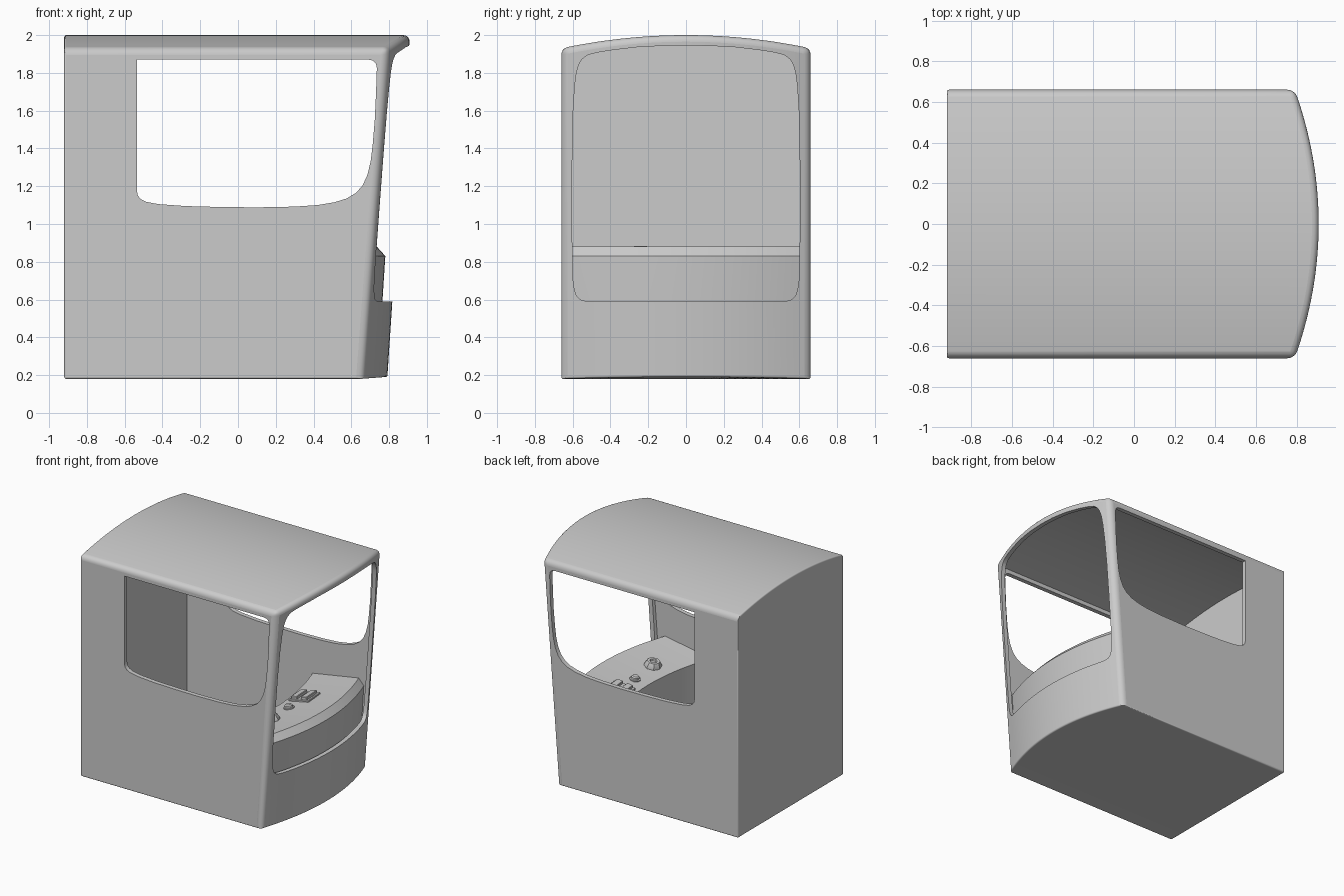
import bpy, bmesh, math
from mathutils import Vector, Matrix

if "Cube" in bpy.data.objects:
    bpy.data.objects.remove(bpy.data.objects["Cube"])

W = 0.66          # half width
WALL = 0.035


def finish(name, bm, angle=30):
    bmesh.ops.recalc_face_normals(bm, faces=bm.faces)
    me = bpy.data.meshes.new(name)
    bm.to_mesh(me)
    bm.free()
    ob = bpy.data.objects.new(name, me)
    bpy.context.collection.objects.link(ob)
    bpy.ops.object.select_all(action='DESELECT')
    bpy.context.view_layer.objects.active = ob
    ob.select_set(True)
    bpy.ops.object.shade_smooth_by_angle(angle=math.radians(angle))
    return ob


def loft(profile, half, n=32):
    """Loft an xz profile, given as a function of y, across the width."""
    bm = bmesh.new()
    rings = []
    for i in range(n + 1):
        y = -half + 2 * half * i / n
        rings.append([bm.verts.new((x, y, z)) for x, z in profile(y)])
    for a, b in zip(rings, rings[1:]):
        for i in range(len(a)):
            j = (i + 1) % len(a)
            bm.faces.new((a[i], a[j], b[j], b[i]))
    bm.faces.new(rings[0])
    bm.faces.new(rings[-1])
    return bm


def prism(name, pts, axis, lo, hi):
    """Extrude an outline along x or y."""
    bm = bmesh.new()
    make = (lambda p, d: (d, p[0], p[1])) if axis == 'x' else (lambda p, d: (p[0], d, p[1]))
    a = [bm.verts.new(make(p, lo)) for p in pts]
    b = [bm.verts.new(make(p, hi)) for p in pts]
    for i in range(len(a)):
        j = (i + 1) % len(a)
        bm.faces.new((a[i], a[j], b[j], b[i]))
    bm.faces.new(a)
    bm.faces.new(b)
    return finish(name, bm)


def front_x(y, z):
    t = (y / W) ** 2
    return 0.79 + 0.066 * (z - 0.18) - t * (0.13 - 0.01 * (z - 0.18))


def roof_z(y):
    return 2.0 - 0.07 * (y / W) ** 2


def shell_profile(y):
    top, low = roof_z(y), 0.18 + 0.01 * (1 - (y / W) ** 2)
    return [(-0.92, 0.18), (front_x(y, low), low), (front_x(y, top), top), (-0.92, top)]


def cavity_profile(y):
    low, top = 0.18 + WALL, roof_z(y) - WALL
    return [(-0.92 + WALL, low), (front_x(y, low) - WALL, low),
            (front_x(y, top) - WALL, top), (-0.92 + WALL, top)]


# cab shell with weighted edge bevels: soft at front and roof, tight at back and bottom
bm = loft(shell_profile, W)
bm.normal_update()
bmesh.ops.recalc_face_normals(bm, faces=bm.faces)
layer = bm.edges.layers.float.new("bevel_weight_edge")
for e in bm.edges:
    if e.calc_face_angle(0) > 0.6:
        tight = all(v.co.x < -0.9 for v in e.verts) or all(v.co.z < 0.2 for v in e.verts)
        e[layer] = 0.3 if tight else 1.0
cab = finish("cab_shell", bm)
bev = cab.modifiers.new("round_edges", 'BEVEL')
bev.limit_method = 'WEIGHT'
bev.width = 0.035
bev.segments = 5
bpy.ops.object.modifier_apply(modifier=bev.name)

# cutters: interior, side windows, windscreen
cavity = finish("cavity_cutter", loft(cavity_profile, W - WALL))
side_pts = [(-0.535, 1.87), (0.69, 1.87), (0.715, 1.865), (0.73, 1.85), (0.735, 1.825),
            (0.731, 1.7), (0.724, 1.55), (0.713, 1.42), (0.702, 1.33), (0.685, 1.26),
            (0.66, 1.205), (0.625, 1.165), (0.575, 1.135), (0.51, 1.115), (0.42, 1.10),
            (0.3, 1.092), (0.1, 1.088), (-0.1, 1.09), (-0.28, 1.095), (-0.42, 1.105),
            (-0.485, 1.117), (-0.515, 1.132), (-0.53, 1.15), (-0.535, 1.175)]
side = prism("side_window_cutter", side_pts, 'y', -1, 1)
half = [(0.13, 1.943), (0.26, 1.936), (0.38, 1.922), (0.47, 1.908), (0.52, 1.895),
        (0.55, 1.873), (0.567, 1.845), (0.58, 1.80), (0.589, 1.73), (0.597, 1.6),
        (0.602, 1.4), (0.603, 1.1), (0.602, 0.85), (0.597, 0.70), (0.59, 0.65),
        (0.578, 0.617), (0.56, 0.6), (0.53, 0.592), (0.48, 0.59)]
screen = prism("windscreen_cutter",
               [(0, 1.945)] + half + [(-y, z) for y, z in reversed(half)], 'x', 0.45, 1.2)

bpy.context.view_layer.objects.active = cab
for cutter in (cavity, side, screen):
    m = cab.modifiers.new("cut", 'BOOLEAN')
    m.operation = 'DIFFERENCE'
    m.solver = 'EXACT'
    m.object = cutter
    bpy.ops.object.modifier_apply(modifier=m.name)
    bpy.data.objects.remove(cutter)
bpy.ops.object.select_all(action='DESELECT')
cab.select_set(True)
bpy.context.view_layer.objects.active = cab
bpy.ops.object.shade_smooth_by_angle(angle=math.radians(30))


# curved dashboard console behind the windscreen
def dash_profile(y):
    c = -0.115 * (y / 0.63) ** 2
    return [(0.735 + c, 0.2), (0.762 + c, 0.55), (0.78 + c, 0.83),
            (0.735 + c, 0.88), (0.33 + c, 0.81), (0.33 + c, 0.2)]


finish("dashboard", loft(dash_profile, 0.63), 20)

# controls sit on the sloping dashboard top
TILT = -math.atan2(0.07, 0.405)


def place(bm, x, y):
    c = -0.115 * (y / 0.63) ** 2
    z = 0.81 + (x - c - 0.33) * 0.173
    m = (Matrix.Translation((x, y, z)) @ Matrix.Rotation(TILT, 4, 'Y')
         @ Matrix.Rotation(0.35 * y, 4, 'Z'))
    bmesh.ops.transform(bm, matrix=m, verts=bm.verts)


def turned(name, profile, x, y, n=24):
    bm = bmesh.new()
    vs = [bm.verts.new((r, 0, z)) for r, z in profile]
    es = [bm.edges.new(p) for p in zip(vs, vs[1:])]
    bmesh.ops.spin(bm, geom=vs + es, axis=(0, 0, 1), cent=(0, 0, 0),
                   steps=n, angle=2 * math.pi)
    bmesh.ops.remove_doubles(bm, verts=bm.verts, dist=1e-4)
    place(bm, x, y)
    finish(name, bm)


def block(name, offset, size, x, y):
    bm = bmesh.new()
    bmesh.ops.create_cube(bm, size=1)
    for v in bm.verts:
        v.co = Vector(v.co * Vector(size)) + Vector(offset)
    bmesh.ops.bevel(bm, geom=bm.edges[:], offset=0.004, segments=1, affect='EDGES')
    place(bm, x, y)
    finish(name, bm)


turned("large_dial", [(0.065, -0.01), (0.065, 0.012), (0.048, 0.042), (0.028, 0.042),
                      (0.024, 0.028), (0, 0.028)], 0.46, -0.24, 8)
turned("small_button", [(0.04, -0.01), (0.04, 0.008), (0.03, 0.01), (0.029, 0.022),
                        (0.02, 0.03), (0, 0.032)], 0.44, 0.01)
block("switch_plate", (0, 0, 0), (0.17, 0.17, 0.024), 0.43, 0.22)
for i, dx in enumerate((-0.042, 0.042)):
    block(f"switch_bar_{i + 1}", (dx, 0, 0.018), (0.05, 0.15, 0.03), 0.43, 0.22)
